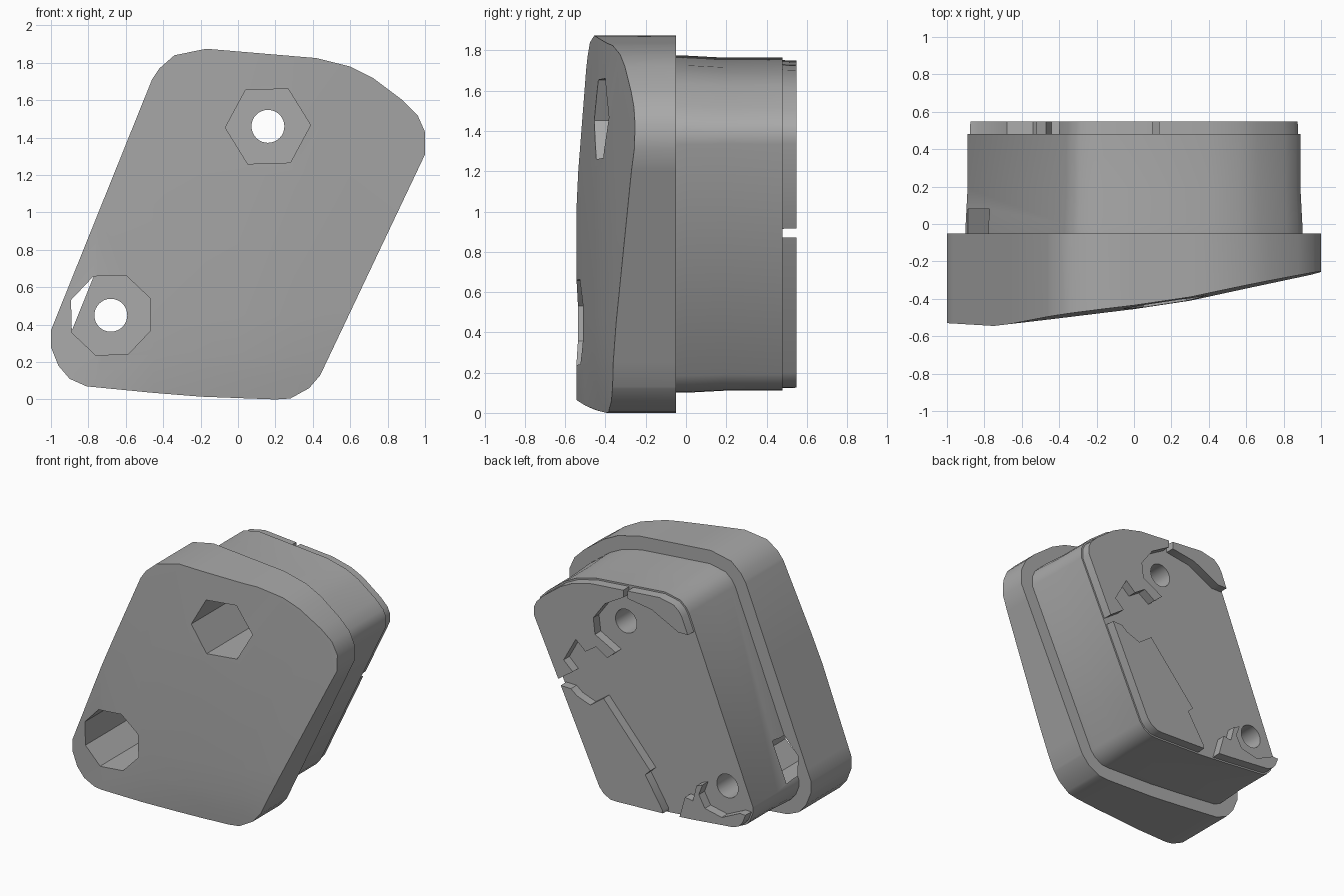
import bpy, bmesh, math
from mathutils import Vector

if "Cube" in bpy.data.objects:
    bpy.data.objects.remove(bpy.data.objects["Cube"], do_unlink=True)

grey = bpy.data.materials.new("grey_plastic")
grey.use_nodes = True
GREY = (0.4, 0.4, 0.4, 1)
grey.diffuse_color = GREY
grey.node_tree.nodes["Principled BSDF"].inputs["Base Color"].default_value = GREY

# Slanted rounded outline shared by the cover and body (x, z)
OUTLINE = [(-1, .37), (-1, .28), (-.96, .18), (-.9, .11), (-.81, .07), (-.45, .035),
           (-.2, .015), (.2, 0), (.28, .005), (.38, .06), (.44, .13), (1, 1.31),
           (1, 1.43), (.96, 1.52), (.88, 1.6), (.72, 1.72), (.6, 1.78), (.42, 1.825),
           (-.17, 1.875), (-.34, 1.84), (-.42, 1.77), (-.46, 1.71)]
UPPER_HOLE, LOWER_HOLE = (.16, 1.46), (-.68, .45)


def inset(points, d):
    """Move every side of a convex outline inward by d."""
    pts = [Vector(p) for p in points]
    result = []
    for i, p in enumerate(pts):
        a = (p - pts[i - 1]).normalized()
        b = (pts[(i + 1) % len(pts)] - p).normalized()
        n1, n2 = Vector((-a.y, a.x)), Vector((-b.y, b.x))
        result.append(p + (n1 + n2) * d / (1 + n1.dot(n2)))
    return result


def loft(name, sections):
    """Join equal-sized (points, y) sections and close both ends."""
    bm = bmesh.new()
    rings = [[bm.verts.new((p[0], y, p[1])) for p in pts] for pts, y in sections]
    for r, s in zip(rings, rings[1:]):
        for i in range(len(r)):
            j = (i + 1) % len(r)
            bm.faces.new((r[i], r[j], s[j], s[i]))
    bm.faces.new(rings[0])
    bm.faces.new(rings[-1][::-1])
    bmesh.ops.recalc_face_normals(bm, faces=bm.faces)
    mesh = bpy.data.meshes.new(name)
    bm.to_mesh(mesh)
    bm.free()
    mesh.materials.append(grey)
    ob = bpy.data.objects.new(name, mesh)
    bpy.context.collection.objects.link(ob)
    return ob


def ring(center, radius, sides, phase=0):
    return [(center[0] + radius * math.cos(phase + math.tau * i / sides),
             center[1] + radius * math.sin(phase + math.tau * i / sides))
            for i in range(sides)]


def activate(ob):
    bpy.ops.object.select_all(action='DESELECT')
    ob.select_set(True)
    bpy.context.view_layer.objects.active = ob


def boolean(ob, other, operation='DIFFERENCE'):
    mod = ob.modifiers.new("cut", 'BOOLEAN')
    mod.operation, mod.object, mod.solver = operation, other, 'EXACT'
    activate(ob)
    bpy.ops.object.modifier_apply(modifier=mod.name)


# Height of the sloping, slightly domed cover face
SLOPE = [(-1, -.53), (-.75, -.545), (-.45, -.51), (0, -.455), (.3, -.41), (.6, -.345), (1, -.26)]


def face_y(x, z):
    for (x0, y0), (x1, y1) in zip(SLOPE, SLOPE[1:]):
        if x <= x1:
            y = y0 + (y1 - y0) * (x - x0) / (x1 - x0)
            break
    low = max(0, 1 - z / .45) * min(1, max(0, (x + .8) / .5))
    high = max(0, (z - 1.2) / .65)
    return y + .03 * low ** 2 + .02 * high


# Cover plate
cover = loft("cover", [(OUTLINE, -.4), (OUTLINE, -.05)])
bm = bmesh.new()
bm.from_mesh(cover.data)
cuts = [((x, 0, 0), (1, 0, 0)) for x, _ in SLOPE[1:-1]]
cuts += [((0, 0, z), (0, 0, 1)) for z in (.12, .25, .45, 1.2)]
for co, no in cuts:
    bmesh.ops.bisect_plane(bm, geom=bm.verts[:] + bm.edges[:] + bm.faces[:],
                           plane_co=co, plane_no=no)
for v in bm.verts:
    if v.co.y < -.3:
        v.co.y = face_y(min(1, v.co.x), v.co.z)
bm.to_mesh(cover.data)
bm.free()

# Body behind the cover, with a slight draft
body = loft("body", [(inset(OUTLINE, .1), -.06), (inset(OUTLINE, .1), .0),
                     (inset(OUTLINE, .11), .19), (inset(OUTLINE, .11), .48)])

# Raised ribs and pads on the back
PADS = {
    "upper_pad": [(1.2, .9), (.69, .905), (.555, 1.0), (.63, 1.07), (.53, 1.25), (.45, 1.18),
                  (.36, 1.24), (.27, 1.18), (.2, 1.24), (.37, 1.33), (.385, 1.45),
                  (.29, 1.58), (.135, 1.67), (.13, 2), (1.2, 2)],
    "lower_pad": [(1.2, .88), (.57, .87), (.52, .83), (.41, .79), (.3, .87), (-.087, .43),
                  (-.046, .39), (-.19, .16), (-.2, -.1), (1.2, -.1)],
    "top_rib": [(.1, 2), (.1, 1.67), (-.1, 1.64), (-.32, 1.53), (-.5, 1.53), (-.6, 2)],
    "corner_pad": [(-.32, -.1), (-.33, .15), (-.375, .31), (-.44, .3), (-.47, .42), (-.52, .44),
                   (-.49, .36), (-.54, .27), (-.68, .24), (-.83, .31), (-1.1, .3), (-1.1, -.1)],
}
rim = loft("rim_helper", [(inset(OUTLINE, .115), .3), (inset(OUTLINE, .125), .548)])
rim.hide_render = True
pads = []
for name, pts in PADS.items():
    pad = loft(name, [(pts, .47), (pts, .6)])
    boolean(pad, rim, 'INTERSECT')
    pads.append(pad)

# Nut pockets from the front and bolt holes right through
cutters = []
for center, sides, phase in ((UPPER_HOLE, 6, .03), (LOWER_HOLE, 8, .42)):
    cutters.append(loft("pocket_cutter", [(ring(center, .228, sides, phase), y) for y in (-1, .08)]))
    cutters.append(loft("bolt_cutter", [(ring(center, .088, 32), y) for y in (-1, 1)]))
for cutter in cutters:
    cutter.hide_render = True
    boolean(cover, cutter)
    boolean(body, cutter)

for helper in cutters + [rim]:
    bpy.data.objects.remove(helper, do_unlink=True)

for ob in [cover, body] + pads:
    activate(ob)
    bpy.ops.object.shade_smooth_by_angle(angle=math.radians(30))
